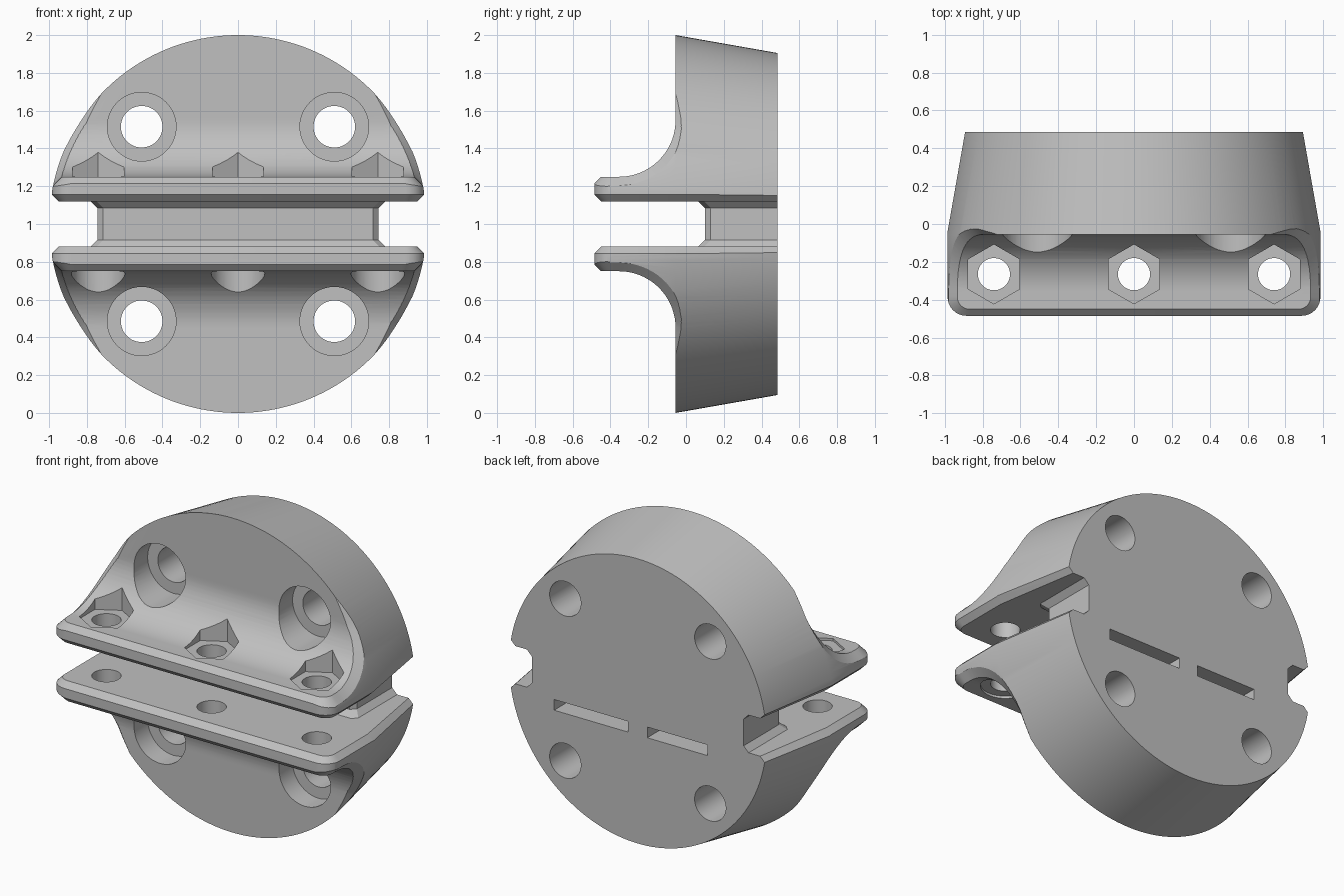
import bpy, bmesh
from math import sin, cos, pi, sqrt, radians
from mathutils import Vector, Matrix

if "Cube" in bpy.data.objects:
    bpy.data.objects.remove(bpy.data.objects["Cube"])

# Heights are measured from the disc centre; the finished part is lifted by 1.
FRONT, FACE, BACK = -0.485, -0.055, 0.485
PLATE_LOW, PLATE_TOP, FILLET = 0.12, 0.25, 0.30
SIDE, CORNER, CHAMFER = 0.985, 0.10, 0.035

grey = bpy.data.materials.new("plain_grey")
grey.use_nodes = True
colour = (0.53, 0.53, 0.53, 1)
grey.diffuse_color = colour
grey.node_tree.nodes["Principled BSDF"].inputs["Base Color"].default_value = colour


def loft(name, rings):
    """Closed solid through matching rings of points."""
    bm = bmesh.new()
    loops = [[bm.verts.new(p) for p in ring] for ring in rings]
    n = len(loops[0])
    for a, b in zip(loops, loops[1:]):
        for i in range(n):
            j = (i + 1) % n
            bm.faces.new((a[i], a[j], b[j], b[i]))
    bm.faces.new(loops[0])
    bm.faces.new(loops[-1])
    bmesh.ops.recalc_face_normals(bm, faces=bm.faces)
    mesh = bpy.data.meshes.new(name)
    bm.to_mesh(mesh)
    bm.free()
    mesh.materials.append(grey)
    obj = bpy.data.objects.new(name, mesh)
    bpy.context.collection.objects.link(obj)
    return obj


def circle_y(r, x, y, z, n=48):
    return [(x + r * cos(2 * pi * i / n), y, z + r * sin(2 * pi * i / n)) for i in range(n)]


def circle_z(r, x, y, z, n=48):
    return [(x + r * sin(2 * pi * i / n), y + r * cos(2 * pi * i / n), z) for i in range(n)]


def combine(target, tool, operation="DIFFERENCE"):
    mod = target.modifiers.new("combine", "BOOLEAN")
    mod.operation, mod.solver, mod.object = operation, "EXACT", tool
    bpy.context.view_layer.objects.active = target
    bpy.ops.object.modifier_apply(modifier=mod.name)
    bpy.data.objects.remove(tool)


def chamfer_tool(path, e=0.04):
    """Triangular sweep along a rim: path holds (edge point, inward, normal, size)."""
    flip = Vector((-1, 1, 1))
    path = path + [(p * flip, m * flip, n, c) for p, m, n, c in reversed(path)]
    return loft("chamfer_tool", [
        [p + m * (c + e) + n * e, p - n * (c + e) - m * e, p + n * e - m * e]
        for p, m, n, c in path])


def corner_path(width, z, normal):
    """Rounded front corner of the plate, from the side to the front."""
    path = []
    for i in range(9):
        a = pi / 2 * i / 8
        out = Vector((cos(a), -sin(a), 0))
        centre = Vector((width - CORNER, FRONT + CORNER, z))
        path.append((centre + out * CORNER, -out, normal, CHAMFER))
    return path


# Tapered disc, trimmed to the filleted plate profile
half = loft("upper_half", [circle_y(r, 0, y, 0, 160)
                           for y, r in ((-0.6, 1.0), (FACE, 1.0), (0.6, 0.885))])
arc = [(FACE - FILLET + FILLET * sin(a), PLATE_TOP + FILLET - FILLET * cos(a), a)
       for a in (pi / 2 * i / 18 for i in range(19))]
profile = [(BACK, PLATE_LOW), (FRONT, PLATE_LOW), (FRONT, PLATE_TOP)]
profile += [(y, z) for y, z, a in arc] + [(FACE, 1.1), (BACK, 1.1)]
combine(half, loft("profile_tool", [[(x, y, z) for y, z in profile] for x in (-1.1, 1.1)]),
        "INTERSECT")

# Rounded front corners
right = [p for p, m, n, c in corner_path(SIDE, 0, Vector((0, 0, 1)))]
plan = [(SIDE, 0.6)] + [(p.x, p.y) for p in right]
plan += [(-x, y) for x, y in reversed(plan)]
combine(half, loft("corner_tool", [[(x, y, z) for x, y in plan] for z in (0, 1.2)]),
        "INTERSECT")

# Upper rim chamfer, fading out on the front face
rim = []
stations = [(FACE, z, pi / 2, c) for z, c in ((0.72, -0.02), (0.69, 0.0), (0.62, 0.02))]
stations += [(y, z, a, CHAMFER) for y, z, a in reversed(arc)]
for y, z, a, c in stations:
    normal = Vector((0, -sin(a), cos(a)))
    edge = Vector((min(SIDE, sqrt(1 - z * z)), y, z))
    out = Vector((edge.x, 0, z))
    inward = -(out - normal * out.dot(normal)).normalized()
    rim.append((edge, inward, normal, c))
rim += corner_path(rim[-1][0].x, PLATE_TOP, Vector((0, 0, 1)))
combine(half, chamfer_tool(rim))

# Lower rim chamfer along the whole depth
down = Vector((0, 0, -1))
rim = [(Vector((x, y, PLATE_LOW)), Vector((-1, 0, 0)), down, CHAMFER)
       for x, y in ((0.877, 0.6), (SIDE, FACE))]
rim += corner_path(SIDE, PLATE_LOW, down)
combine(half, chamfer_tool(rim))

# Counterbored screw holes through the disc
for x in (-0.51, 0.51):
    combine(half, loft("bore_tool", [circle_y(0.182, x, y, 0.515) for y in (-0.6, 0.08)]))
    combine(half, loft("hole_tool", [circle_y(0.11, x, y, 0.515) for y in (0, 0.6)]))

# Clamp holes through the plate
for x in (-0.74, 0, 0.74):
    combine(half, loft("hole_tool", [circle_z(0.085, x, -0.265, z) for z in (0.05, 0.3)]))

# Mirrored lower half
lower = half.copy()
lower.data = half.data.copy()
lower.name = "lower_half"
bpy.context.collection.objects.link(lower)
lower.data.transform(Matrix.Scale(-1, 4, (0, 0, 1)))
lower.data.flip_normals()

# Hexagonal nut pockets above, round bolt head pockets below
for x in (-0.74, 0, 0.74):
    combine(half, loft("nut_tool", [circle_z(0.157, x, -0.265, z, 6) for z in (0.235, 0.6)]))
    combine(lower, loft("head_tool", [circle_z(0.142, x, -0.265, -z) for z in (0.235, 0.6)]))

# Central web with flared roots
rings = []
for z, grow in ((-0.13, 0.035), (-0.12, 0.035), (-0.085, 0),
                (0.085, 0), (0.12, 0.035), (0.13, 0.035)):
    w, y = 0.745 + grow, 0.10 - grow
    side = [(w, BACK, z), (w, y + 0.03, z), (w - 0.03, y, z)]
    rings.append(side + [(-a, b, c) for a, b, c in reversed(side)])
body = loft("clamp_body", rings)
combine(body, half, "UNION")
combine(body, lower, "UNION")

# Two narrow slits in the back face
for x0, x1 in ((0.067, 0.588), (-0.49, -0.067)):
    combine(body, loft("slit_tool", [
        [(x0, y, -0.215), (x1, y, -0.215), (x1, y, -0.147), (x0, y, -0.147)]
        for y in (0.2, 0.6)]))

body.location.z = 1
for obj in bpy.context.selected_objects:
    obj.select_set(False)
body.select_set(True)
bpy.context.view_layer.objects.active = body
bpy.ops.object.shade_smooth_by_angle(angle=radians(22))
